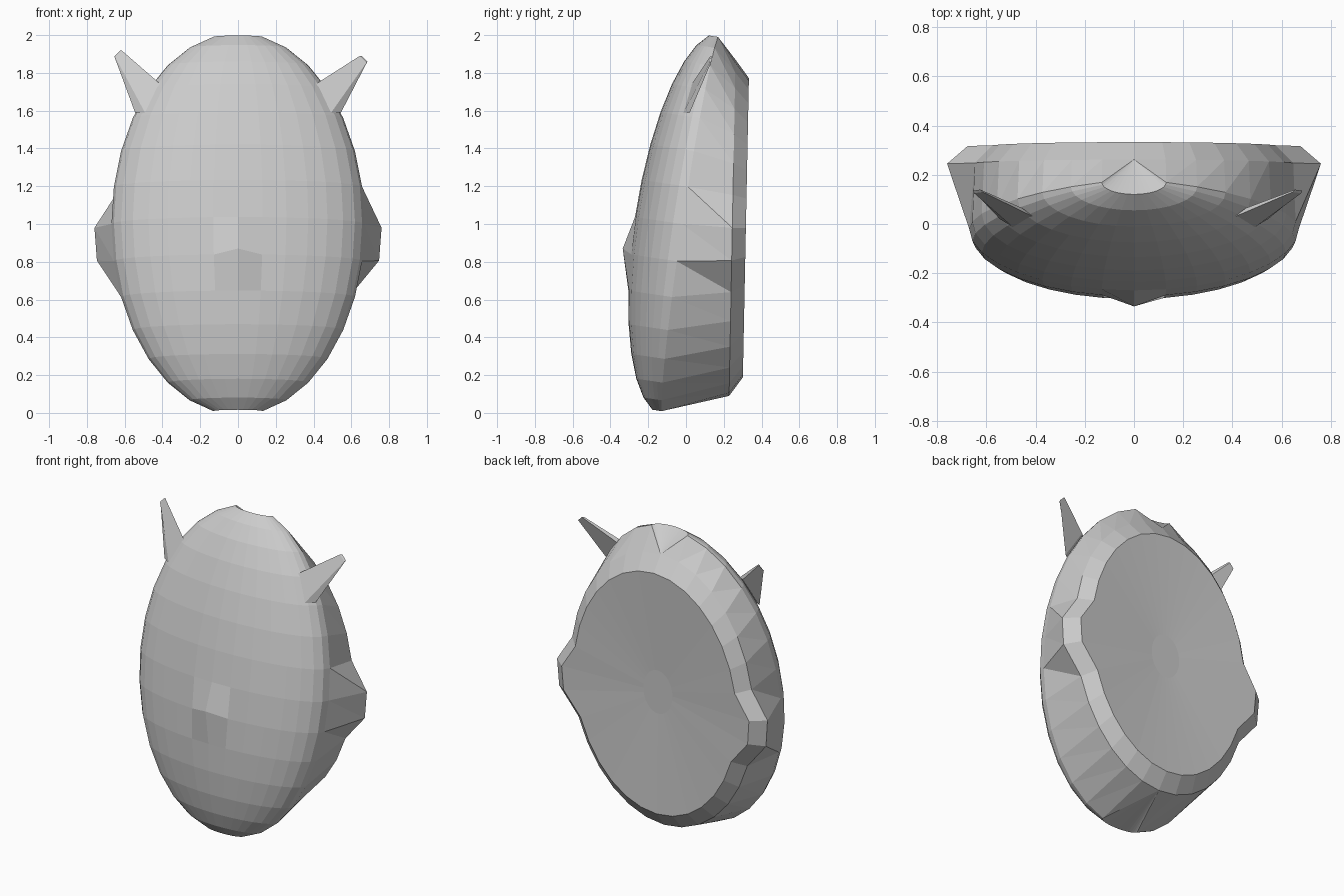
import bpy, bmesh
from math import sin, cos, pi
from mathutils import Vector

if "Cube" in bpy.data.objects:
    bpy.data.objects.remove(bpy.data.objects["Cube"])

STEP = pi / 16          # 16 rings from pole to pole, 16 front columns
TILT = 0.152            # the face leans backwards towards the top


def finish(bm, name):
    bmesh.ops.recalc_face_normals(bm, faces=bm.faces)
    mesh = bpy.data.meshes.new(name)
    bm.to_mesh(mesh)
    bm.free()
    obj = bpy.data.objects.new(name, mesh)
    bpy.context.collection.objects.link(obj)
    return obj


def build_shell():
    bm = bmesh.new()

    # domed front: half of a leaning ellipsoid without its poles
    def front_point(k, j):
        s, c = sin(k * STEP), cos(k * STEP)
        a = (j - 8) * STEP
        return (0.67 * s * sin(a),
                0.03 + TILT * c - 0.05 * s - 0.25 * s * cos(a),
                1.0 + 1.01 * c + 0.037 * s * cos(a))

    front = {(k, j): bm.verts.new(front_point(k, j))
             for k in range(1, 16) for j in range(17)}
    for k in range(1, 15):
        for j in range(16):
            bm.faces.new([front[k, j], front[k + 1, j],
                          front[k + 1, j + 1], front[k, j + 1]])

    # nose bump
    front[9, 8].co = (0, -0.335, 0.87)

    # back rings: rim, bevelled cap edge and recessed centre disc
    def back_ring(scale, y, lean):
        ring = []
        for i in range(32):
            k = min(i, 32 - i)
            side = 1 if i <= 16 else -1
            x = 0.66 * sin(k * STEP)
            if scale > 0.5:
                x = {8: 0.76, 9: 0.747}.get(k, x)   # ear bumps
            c = cos(k * STEP)
            ring.append(bm.verts.new((side * x * scale, y + lean * c,
                                      0.98 + 0.89 * c * scale)))
        return ring

    rim = back_ring(1.0, 0.245, 0.017)
    cap = back_ring(0.89, 0.317, 0.016)
    disc = back_ring(0.16, 0.29, 0.003)

    # side wall from the front's edge to the rim, in triangles
    def edge(i):
        i %= 32
        return front[i, 16] if i < 16 else front[32 - i, 0]

    for i in range(32):
        n = (i + 1) % 32
        if i in (0, 16):
            bm.faces.new([rim[i], edge(i + 1), rim[n]])
        elif n in (0, 16):
            bm.faces.new([edge(i), rim[n], rim[i]])
        else:
            bm.faces.new([edge(i), edge(n), rim[n]])
            bm.faces.new([edge(i), rim[n], rim[i]])
        for a, b in ((rim, cap), (cap, disc)):
            bm.faces.new([a[i], a[n], b[n], b[i]])
    bm.faces.new(disc)

    # crown and chin fans closing the poles
    for k, pole in ((1, rim[0]), (15, rim[16])):
        for j in range(16):
            bm.faces.new([front[k, j], front[k, j + 1], pole])
    return finish(bm, "head_shell")


def build_horn(name, side, shift):
    # tapered four-sided spike
    base = [(0.41, 0.03, 1.74), (0.49, -0.015, 1.585), (0.545, 0.02, 1.59), (0.455, 0.065, 1.75)]
    tip = [(0.645, 0.13, 1.89), (0.68, 0.125, 1.855), (0.685, 0.135, 1.86), (0.655, 0.14, 1.89)]
    bm = bmesh.new()
    flip = Vector((side, 1, 1))
    lower = [bm.verts.new(Vector(p) * flip) for p in base]
    upper = [bm.verts.new((Vector(p) + Vector(shift)) * flip) for p in tip]
    for i in range(4):
        n = (i + 1) % 4
        bm.faces.new([lower[i], lower[n], upper[n], upper[i]])
    bm.faces.new(upper)
    bm.faces.new(lower)
    return finish(bm, name)


build_shell()
build_horn("right_horn", 1, (0, 0, 0))
build_horn("left_horn", -1, (-0.03, 0, 0.028))
